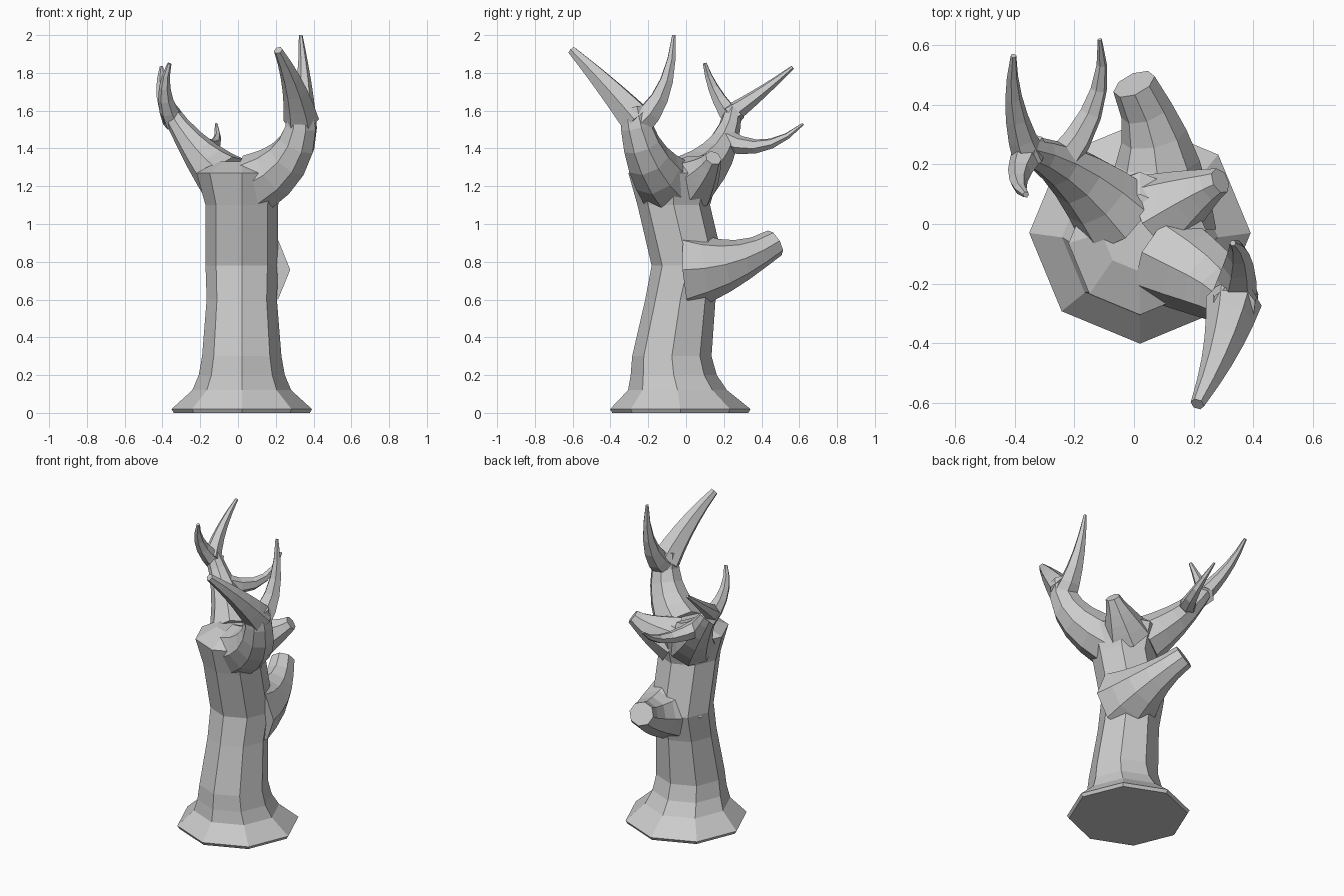
import bpy, bmesh, math
from mathutils import Vector

if "Cube" in bpy.data.objects:
    bpy.data.objects.remove(bpy.data.objects["Cube"])


def tube(name, pts, radii, sides, level=False):
    """Closed low-poly tube along points; level keeps every ring horizontal."""
    bm = bmesh.new()
    u, loops = None, []
    last = len(pts) - 1
    for i, (p, r) in enumerate(zip(pts, radii)):
        t = (pts[min(i + 1, last)] - pts[max(i - 1, 0)]).normalized()
        if level:
            t, u = Vector((0, 0, 1)), Vector((1, 0, 0))
        u = u or t.orthogonal()
        u = (u - t * u.dot(t)).normalized()
        v = t.cross(u)
        angles = [2 * math.pi * k / sides for k in range(sides)]
        loops.append([bm.verts.new(p + (u * math.cos(a) + v * math.sin(a)) * r) for a in angles])
    for a, b in zip(loops, loops[1:]):
        for k in range(sides):
            n = (k + 1) % sides
            bm.faces.new((a[k], a[n], b[n], b[k]))
    bm.faces.new(loops[0][::-1])
    bm.faces.new(loops[-1])
    bmesh.ops.recalc_face_normals(bm, faces=bm.faces[:])
    mesh = bpy.data.meshes.new(name)
    bm.to_mesh(mesh)
    bm.free()
    obj = bpy.data.objects.new(name, mesh)
    bpy.context.collection.objects.link(obj)
    return obj


def add_limb(name, start, middle, end, r0, r1, sides=6, flare=1, steps=5):
    """Curved limb through three points, flared at its root, merged into the trunk."""
    a, m, b = Vector(start), Vector(middle), Vector(end)
    c = m * 2 - (a + b) / 2
    ts = [i / steps for i in range(steps + 1)]
    pts = [a * (1 - t) ** 2 + c * 2 * t * (1 - t) + b * t * t for t in ts]
    limb = tube(name, pts, [r1 + (r0 - r1) * (1 - t) ** flare for t in ts], sides)
    mod = trunk.modifiers.new(name, 'BOOLEAN')
    mod.operation = 'UNION'
    mod.solver = 'EXACT'
    mod.object = limb
    bpy.ops.object.modifier_apply(modifier=mod.name)
    bpy.data.objects.remove(limb)


# Trunk: leaning octagon, flared foot, domed crown (y, z, radius)
profile = [(-0.03, 0, 0.36), (-0.03, 0.02, 0.372), (-0.045, 0.12, 0.262),
           (-0.065, 0.2, 0.228), (-0.075, 0.3, 0.21), (-0.03, 0.6, 0.186),
           (0.01, 0.78, 0.192), (-0.065, 1.1, 0.192), (-0.065, 1.27, 0.24),
           (-0.03, 1.33, 0.13)]
trunk = tube("tree_trunk", [Vector((0.02, y, z)) for y, z, r in profile],
             [r for y, z, r in profile], 8, level=True)
bpy.context.view_layer.objects.active = trunk

# Right branch and its two forks
add_limb("right_branch", (0.1, -0.11, 1.22), (0.29, -0.22, 1.38), (0.335, -0.28, 1.62), 0.16, 0.075, 8, 1.2)
add_limb("right_fork_front", (0.335, -0.26, 1.55), (0.29, -0.43, 1.74), (0.213, -0.605, 1.92), 0.095, 0.024)
add_limb("right_fork_back", (0.335, -0.25, 1.53), (0.35, -0.12, 1.71), (0.332, -0.064, 2.0), 0.08, 0.01)
# Left branch, its two forks and a twig
add_limb("left_branch", (-0.06, 0.03, 1.23), (-0.22, 0.18, 1.395), (-0.37, 0.25, 1.61), 0.15, 0.045, 8, 1.3)
add_limb("left_fork_front", (-0.34, 0.26, 1.54), (-0.387, 0.16, 1.69), (-0.363, 0.099, 1.85), 0.06, 0.011)
add_limb("left_fork_back", (-0.35, 0.22, 1.57), (-0.4, 0.39, 1.69), (-0.405, 0.565, 1.83), 0.058, 0.01)
add_limb("back_twig", (-0.25, 0.2, 1.45), (-0.13, 0.41, 1.415), (-0.115, 0.62, 1.53), 0.06, 0.007)
# Broken stubs
add_limb("crown_stub", (0.08, 0.03, 1.22), (0.2, 0.1, 1.285), (0.29, 0.145, 1.35), 0.15, 0.045, 7, 1.3)
add_limb("low_back_stub", (0.06, 0.02, 0.76), (0.075, 0.25, 0.795), (0, 0.47, 0.9), 0.22, 0.075, 8, 1.5)
